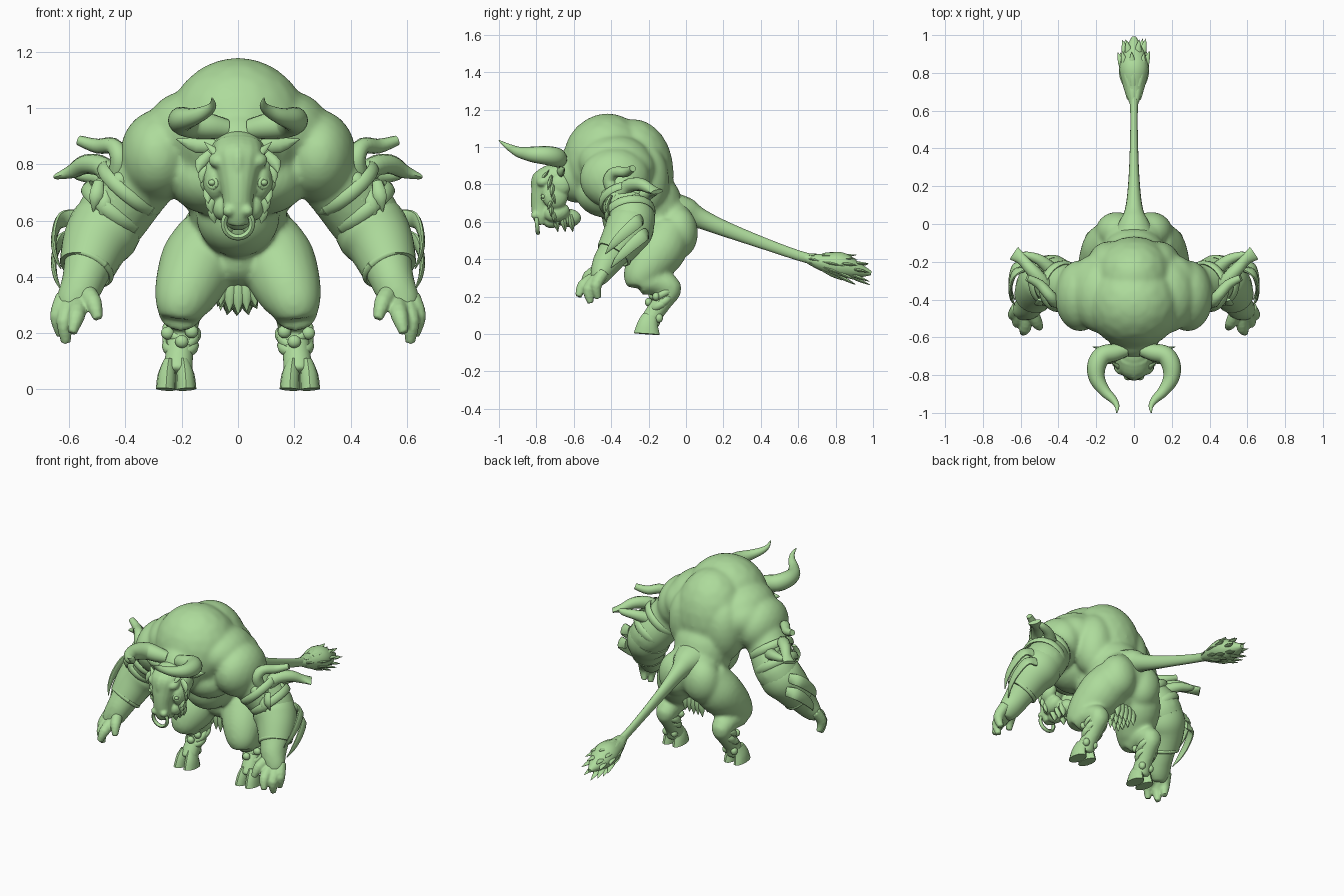
import bpy, bmesh, math, random
from mathutils import Vector, Matrix

random.seed(4)
X, Y, Z = Vector((1, 0, 0)), Vector((0, 1, 0)), Vector((0, 0, 1))
green = bpy.data.materials.new("soft green")
green.diffuse_color = (0.42, 0.71, 0.33, 1)


def ball(bm, c, r, pitch=0.0):
    m = Matrix.Translation(c) @ Matrix.Rotation(pitch, 4, 'X') @ Matrix.Diagonal((*r, 1))
    bmesh.ops.create_icosphere(bm, subdivisions=3, radius=1, matrix=m)


def tube(bm, rows, ref=X, n=14, sub=4):
    """Loft through rows of (x, y, z, radius along ref[, radius across])."""
    rows = [list(r) + [r[3]] * (5 - len(r)) for r in rows]
    ext = [rows[0]] + rows + [rows[-1]]
    path = []
    for i in range(1, len(ext) - 2):
        for k in range(sub):
            t = k / sub
            path.append([0.5 * (2 * b + (c - a) * t + (2 * a - 5 * b + 4 * c - d) * t * t
                                + (3 * b - a - 3 * c + d) * t ** 3)
                         for a, b, c, d in zip(*ext[i - 1:i + 3])])
    path.append(rows[-1])
    rings = []
    for i, p in enumerate(path):
        a, b = path[max(i - 1, 0)], path[min(i + 1, len(path) - 1)]
        t = (Vector(b[:3]) - Vector(a[:3])).normalized()
        u = (ref - t * ref.dot(t)).normalized()
        v = t.cross(u)
        rings.append([bm.verts.new(Vector(p[:3])
                      + u * max(p[3], .001) * math.cos(2 * math.pi * k / n)
                      + v * max(p[4], .001) * math.sin(2 * math.pi * k / n)) for k in range(n)])
    for r, s in zip(rings, rings[1:]):
        for k in range(n):
            bm.faces.new((r[k], r[(k + 1) % n], s[(k + 1) % n], s[k]))
    bm.faces.new(rings[0][::-1])
    bm.faces.new(rings[-1])


def ring(bm, c, axis, R, wide, thick, squash=1.0):
    axis = Vector(axis).normalized()
    u = axis.orthogonal().normalized()
    v = axis.cross(u)
    rows = []
    for k in range(17):
        a = 2 * math.pi * k / 16
        rows.append((*(Vector(c) + u * R * math.cos(a) + v * R * squash * math.sin(a)), wide, thick))
    tube(bm, rows, axis, 8, 2)


def spike(bm, a, b, r, flat=0.5, bend=(0, 0, 0)):
    a, b = Vector(a), Vector(b)
    m = (a + b) / 2 + Vector(bend)
    ref = X if abs((b - a).normalized().x) < 0.8 else Z
    tube(bm, [(*a, r * .7, r * flat * .7), (*m, r, r * flat), (*b, .001)], ref, 8, 3)


def part(name, build, mirror=False, voxel=0, smooth=0):
    bm = bmesh.new()
    build(bm)
    bmesh.ops.recalc_face_normals(bm, faces=bm.faces)
    me = bpy.data.meshes.new(name)
    bm.to_mesh(me)
    ob = bpy.data.objects.new(name, me)
    bpy.context.collection.objects.link(ob)
    if mirror:
        ob.modifiers.new("mirror", 'MIRROR').use_mirror_merge = False
    if voxel:
        m = ob.modifiers.new("fuse", 'REMESH')
        m.mode, m.voxel_size = 'VOXEL', voxel
        m = ob.modifiers.new("soften", 'SMOOTH')
        m.factor, m.iterations = 0.5, smooth
    dg = bpy.context.evaluated_depsgraph_get()
    ob.data = bpy.data.meshes.new_from_object(ob.evaluated_get(dg))
    ob.modifiers.clear()
    ob.data.materials.clear()
    ob.data.materials.append(green)
    bpy.ops.object.select_all(action='DESELECT')
    ob.select_set(True)
    bpy.context.view_layer.objects.active = ob
    bpy.ops.object.shade_smooth_by_angle(angle=math.radians(45))


# torso, arms and legs fused into one muscular skin
def body(bm):
    for c, r in [((0, -.42, .92), (.255, .24, .26)), ((0, -.28, .86), (.225, .215, .29)),
                 ((0, -.18, .67), (.18, .165, .2)), ((0, -.08, .58), (.17, .13, .16)),
                 ((0, -.29, .62), (.15, .16, .15)), ((0, -.58, .85), (.14, .14, .15)),
                 ((0, -.15, .47), (.1, .12, .11)), ((.09, -.04, .54), (.115, .105, .14)),
                 ((.09, -.42, .75), (.16, .17, .13)), ((.285, -.38, .83), (.135, .19, .165)),
                 ((.17, -.38, .92), (.16, .2, .145)), ((.13, -.22, .82), (.12, .13, .2)),
                 ((.2, -.33, .88), (.15, .17, .14))]:
        ball(bm, c, r)
    # arm
    tube(bm, [(.3, -.36, .8, .13), (.37, -.33, .71, .125), (.45, -.29, .61, .128), (.505, -.33, .52, .108),
              (.535, -.39, .43, .087), (.555, -.43, .37, .076), (.58, -.46, .31, .068, .055),
              (.59, -.48, .27, .045, .035)], X, 20)
    # thigh, then lower leg bent back to the hock and down
    tube(bm, [(.09, -.08, .56, .115), (.135, -.13, .46, .138), (.175, -.2, .37, .122),
              (.2, -.24, .3, .098), (.208, -.245, .25, .068)], X, 20)
    tube(bm, [(.205, -.24, .28, .082, .074), (.2, -.15, .275, .075, .066), (.2, -.085, .245, .065),
              (.203, -.12, .18, .054), (.21, -.17, .11, .052), (.215, -.2, .05, .058)], X, 16)


part("body", body, True, .011, 14)


# fingers and thumb
def fingers(bm):
    for rows in ([(.55, -.44, .36), (.515, -.52, .31), (.498, -.55, .25)],
                 [(.565, -.47, .31), (.575, -.55, .26), (.59, -.575, .2)],
                 [(.6, -.46, .31), (.615, -.52, .24), (.612, -.51, .165)],
                 [(.615, -.44, .33), (.638, -.48, .26), (.628, -.47, .19)]):
        tube(bm, [(*p, r) for p, r in zip(rows, (.034, .031, .017))], X, 10)
        ball(bm, rows[1], (.031, .031, .031))


part("fingers", fingers, True, .007, 2)


# cloven hooves
def hooves(bm):
    for x in (.184, .256):
        tube(bm, [(x, -.21, 0, .036, .07), (x * .9 + .022, -.205, .05, .033, .056),
                  (x * .7 + .066, -.19, .1, .02, .04)], X, 12, 3)
    for x in (.185, .245):
        ball(bm, (x, -.145, .085), (.02, .022, .025))


part("hooves", hooves, True)


# wrapped anklets with knots
def anklets(bm):
    ring(bm, (.205, -.14, .155), (0, -.5, .9), .052, .02, .014)
    ring(bm, (.203, -.125, .18), (.25, -.6, .8), .054, .02, .014)
    ring(bm, (.2, -.115, .205), (-.25, -.5, .9), .057, .018, .014)
    for c in ((.2, -.2, .17), (.25, -.16, .2), (.165, -.18, .205)):
        ball(bm, c, (.024, .02, .023))


part("anklets", anklets, True)


# head with long muzzle, brows and cheeks
def head(bm):
    ball(bm, (0, -.68, .835), (.1, .1, .085))
    tube(bm, [(0, -.7, .88, .08, .05), (0, -.73, .82, .095, .09), (0, -.755, .75, .072, .075),
              (0, -.77, .68, .055, .06), (0, -.775, .625, .052, .045), (0, -.77, .585, .035, .03)], X, 18)
    for c, r, p in [((.065, -.76, .815), (.04, .04, .03), .3), ((.08, -.7, .74), (.045, .07, .075), 0),
                    ((.032, -.805, .635), (.024, .024, .022), 0), ((.095, -.67, .8), (.035, .06, .06), 0),
                    ((.05, -.69, .65), (.045, .07, .05), .3), ((0, -.72, .6), (.045, .045, .035), 0),
                    ((0, -.63, .62), (.05, .07, .05), 0), ((0, -.795, .8), (.03, .035, .07), 0)]:
        ball(bm, c, r, p)


part("head", head, True, .007, 3)


def eyes(bm):
    ball(bm, (.092, -.762, .735), (.014, .014, .011))
    ring(bm, (.092, -.757, .735), (.6, -.8, 0), .02, .007, .008, .8)


part("eyes", eyes, True)
part("nose_ring", lambda bm: ring(bm, (0, -.797, .59), (0, 1, .1), .05, .011, .011))
part("horns", lambda bm: tube(
    bm, [(.04, -.665, .925, .035), (.1, -.68, .935, .046), (.165, -.695, .945, .052, .05),
         (.198, -.75, .955, .05), (.195, -.82, .96, .042), (.155, -.885, .97, .03), (.11, -.93, .99, .021),
         (.09, -.965, 1.01, .013), (.092, -1.0, 1.035, .003)], Z, 16), True)


# ears, brow tufts and cheek fringe
def ears_and_fringe(bm):
    spike(bm, (.07, -.68, .87), (.22, -.65, .89), .028, .6, (0, 0, -.012))
    spike(bm, (.03, -.79, .8), (.12, -.73, .88), .018, .6)
    for i in range(6):
        z = .84 - .036 * i
        spike(bm, (.1 - .006 * i, -.72 + .01 * (i % 2), z), (.142 - .012 * i, -.74 + .02 * (i % 3), z - .07),
              .02, .6, (.012, 0, 0))
    for y in (-.7, -.66, -.62):
        spike(bm, (.03, y, .64), (.035, y + .015, .545), .03, .6)


part("ears_and_fringe", ears_and_fringe, True)


# straps and knots around the upper arm
def arm_straps(bm):
    ring(bm, (.385, -.33, .715), (.62, .2, -.75), .127, .024, .012)
    ring(bm, (.44, -.3, .645), (.6, .15, -.8), .128, .024, .01)
    for c in ((.45, -.38, .73), (.48, -.36, .69), (.42, -.42, .735), (.49, -.26, .71), (.45, -.27, .755)):
        ball(bm, c, (.035, .032, .04), .4)
    for x, z in ((.43, .67), (.475, .65), (.505, .68)):
        spike(bm, (x - .01, -.4, z + .06), (x + .01, -.405, z - .05), .024, .5, (0, -.02, 0))


part("arm_straps", arm_straps, True)


# curled horn trophies with cut ends on each upper arm
def arm_horns(bm):
    tube(bm, [(.43, -.38, .75, .035), (.42, -.41, .82, .034), (.445, -.38, .865, .03),
              (.5, -.32, .865, .026), (.565, -.285, .885, .018)], Y, 12)
    tube(bm, [(.44, -.36, .73, .04), (.48, -.31, .79, .038), (.54, -.245, .8, .035),
              (.59, -.19, .775, .03, .025), (.635, -.155, .76, .04, .012)], Y, 12)
    tube(bm, [(.44, -.24, .73, .04), (.5, -.19, .755, .03), (.57, -.165, .765, .02), (.6, -.16, .78, .004)], Z, 10)


part("arm_horns", arm_horns, True)


# forearm guards with rolled rims and outer blades
def forearm_guards(bm):
    tube(bm, [(.45, -.29, .6, .124), (.48, -.305, .56, .13), (.51, -.335, .51, .118),
              (.538, -.385, .43, .099)], X, 24)
    ring(bm, (.537, -.383, .432), (.4, -.55, -.8), .092, .012, .01)


part("forearm_guards", forearm_guards, True)


def forearm_blades(bm):
    for dy, dz in ((0, .01), (.03, -.065)):
        tube(bm, [(.575, -.24 + dy, .6 + dz, .012, .03), (.632, -.26 + dy, .59 + dz, .013, .035),
                  (.654, -.33 + dy, .53 + dz, .011, .03), (.65, -.39 + dy, .47 + dz, .008, .02),
                  (.63, -.43 + dy, .42 + dz, .002)], X, 10)


part("forearm_blades", forearm_blades, True)


# tail and its shaggy tuft
part("tail", lambda bm: tube(bm, [(0, -.08, .66, .12, .1), (0, .0, .65, .085, .08), (0, .07, .62, .05, .055),
                                  (0, .2, .565, .032, .042), (0, .4, .49, .022, .032),
                                  (0, .6, .42, .02, .027), (0, .75, .38, .03)], X, 16))


def tail_tuft(bm):
    tube(bm, [(0, .63, .41, .02), (0, .72, .385, .055, .045), (0, .82, .37, .078, .07),
              (0, .9, .345, .06, .05), (0, .99, .325, .012)], X, 14)
    for y, r, n in ((.66, .03, 7), (.73, .055, 9), (.8, .062, 9), (.87, .045, 7)):
        for k in range(n):
            a = 2 * math.pi * (k + random.random() * .5) / n
            c, s, z = math.cos(a), math.sin(a), .4 - (y - .66) * .25
            spike(bm, (c * r * .8, y, z + s * r * .8),
                  (c * r * 1.4, y + .1 + random.random() * .02, z - .025 + s * r * 1.35), .018, .5)


part("tail_tuft", tail_tuft)


# ragged fur under the belly
def belly_fur(bm):
    for y in (-.18, -.13, -.08):
        for x in (-.05, -.025, 0, .025, .05):
            spike(bm, (x, y, .41), (x * 1.25, y, .265 + abs(x) * .3 + random.random() * .02), .025, .6)


part("belly_fur", belly_fur)
